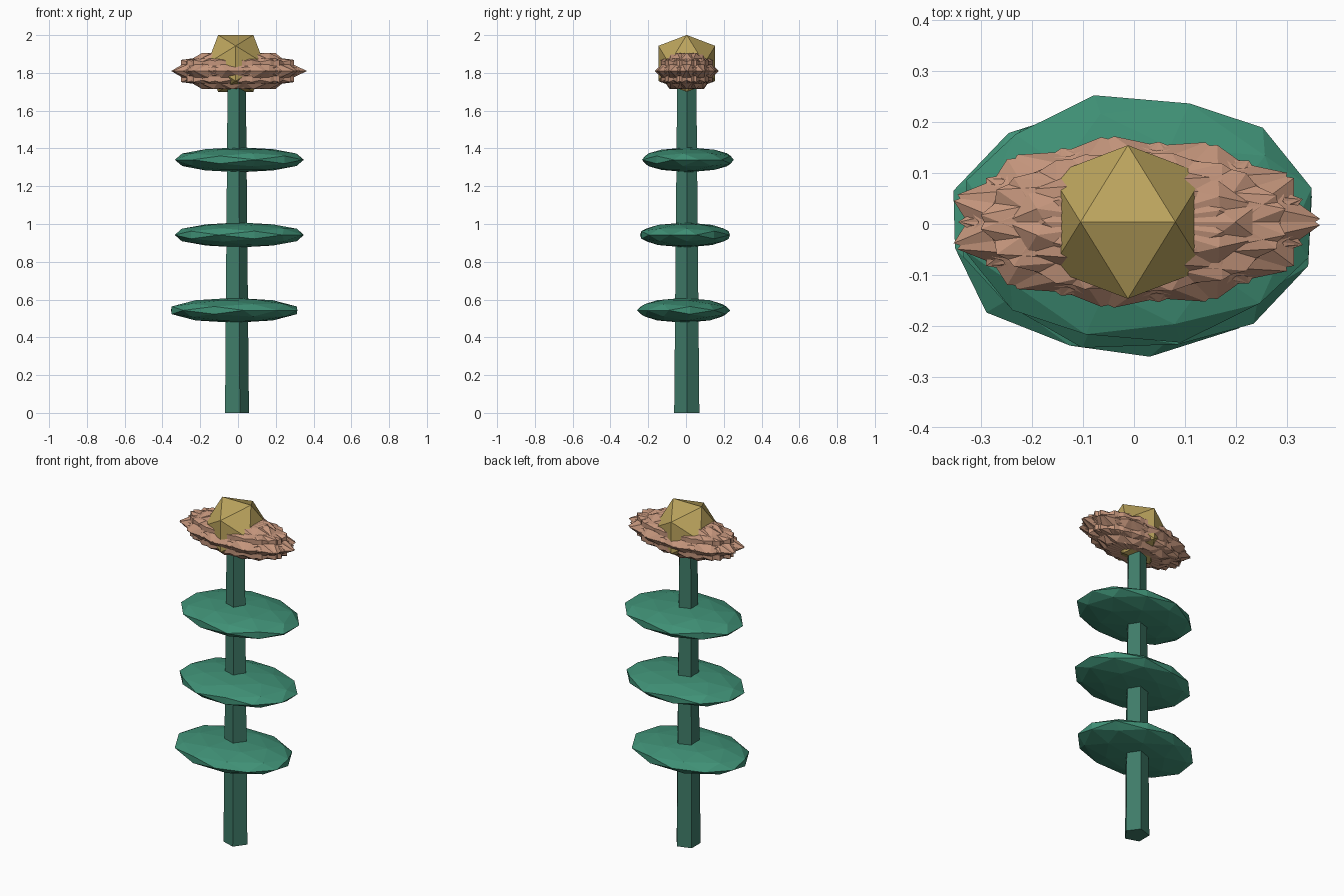
import bpy, bmesh, math
from mathutils import Vector, Matrix

if "Cube" in bpy.data.objects:
    bpy.data.objects.remove(bpy.data.objects["Cube"])

CX, CY = -0.012, 0.004          # axis of the plant
PHI = (1 + 5 ** 0.5) / 2


def material(name, rgb):
    m = bpy.data.materials.new(name)
    m.diffuse_color = (*rgb, 1)
    m.use_nodes = True
    m.node_tree.nodes["Principled BSDF"].inputs["Base Color"].default_value = m.diffuse_color
    return m


STEM = material("stem_green", (0.05, 0.20, 0.14))
LEAF = material("leaf_green", (0.05, 0.28, 0.18))
PETAL = material("petal_pink", (0.55, 0.30, 0.20))
CORE = material("core_yellow", (0.50, 0.37, 0.11))


def finish(bm, name, mat):
    bmesh.ops.recalc_face_normals(bm, faces=bm.faces)
    me = bpy.data.meshes.new(name)
    bm.to_mesh(me)
    bm.free()
    me.materials.append(mat)
    ob = bpy.data.objects.new(name, me)
    bpy.context.collection.objects.link(ob)
    return ob


def ico(name, centre, size, turn, mat, rounded=False):
    """Icosahedron with an edge on top, turned about z, then stretched."""
    bm = bmesh.new()
    for s in (-1, 1):
        for t in (-PHI, PHI):
            for co in ((s, 0, t), (0, t, s), (t, s, 0)):
                bm.verts.new(co)
    bmesh.ops.convex_hull(bm, input=bm.verts[:])
    if rounded:
        bmesh.ops.subdivide_edges(bm, edges=bm.edges[:], cuts=1, use_grid_fill=True)
    for v in bm.verts:
        v.co.normalize()
    bm.transform(Matrix.Translation(centre) @ Matrix.Diagonal((*size, 1))
                 @ Matrix.Rotation(math.radians(turn), 4, 'Z'))
    return finish(bm, name, mat)


# Five-sided tapering stem
bm = bmesh.new()
bmesh.ops.create_cone(bm, cap_ends=True, segments=5, radius1=0.07, radius2=0.053, depth=1.8)
point = max(bm.verts, key=lambda v: v.co.xy.length).co
bm.transform(Matrix.Translation((CX, CY, 0.9))
             @ Matrix.Rotation(-math.atan2(point.y, point.x), 4, 'Z'))
finish(bm, "stem", STEM)

# Three flattened leaf tiers, each slightly off-axis
for i, (x, y, z, turn) in enumerate(((-0.02, -0.013, 0.543, -50),
                                     (0.007, -0.005, 0.942, -18),
                                     (0.007, 0.01, 1.34, 14))):
    ico(f"leaf_tier_{i + 1}", (x, y, z), (0.352, 0.25, 0.066), turn, LEAF, True)

# Spiky flower: overlapping stretched petals around the core
N = 11
for i in range(N):
    a = 2 * math.pi * i / N
    ico(f"petal_{i + 1}", (CX + 0.012 + 0.012 * math.cos(a), CY + 0.006 * math.sin(a), 1.81),
        (0.355, 0.164, 0.112), math.degrees(a), PETAL)

# Faceted flower centre
ico("flower_core", (CX, CY, 1.85), (0.177,) * 3, 0, CORE)
